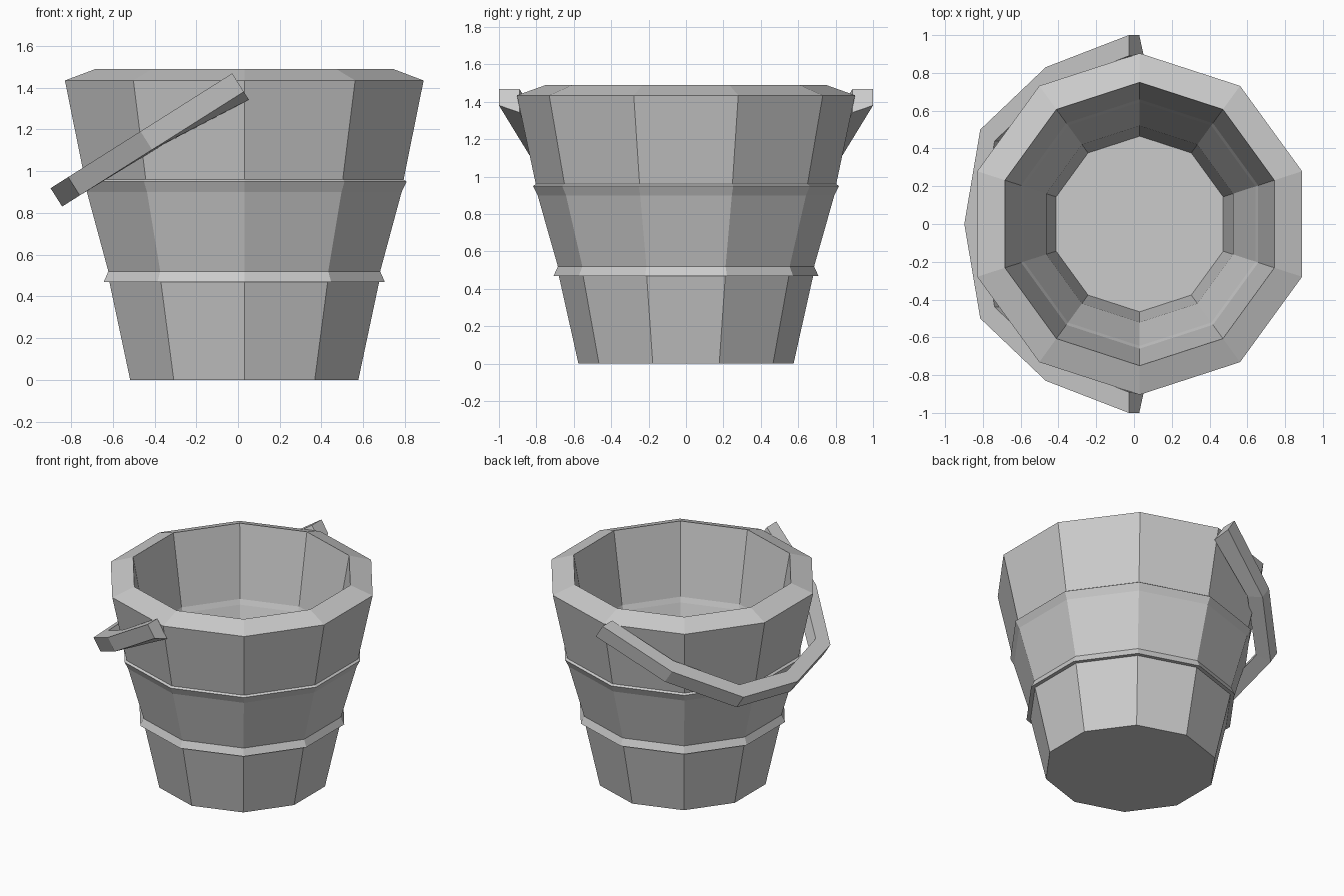
import bpy
from math import cos, sin, pi, radians
from mathutils import Vector

if "Cube" in bpy.data.objects:
    bpy.data.objects.remove(bpy.data.objects["Cube"])


def add_object(name, verts, faces):
    me = bpy.data.meshes.new(name)
    me.from_pydata(verts, [], faces)
    me.update()
    ob = bpy.data.objects.new(name, me)
    bpy.context.collection.objects.link(ob)
    return ob


def lathe(name, profile, sides, cx):
    """Spin (radius, z) points around a vertical axis, capping both ends."""
    verts = [(cx + r * cos(pi / 2 + 2 * pi * i / sides),
              r * sin(pi / 2 + 2 * pi * i / sides), z)
             for r, z in profile for i in range(sides)]
    faces = []
    for k in range(len(profile) - 1):
        for i in range(sides):
            j = (i + 1) % sides
            a, b = k * sides, (k + 1) * sides
            faces.append((a + i, a + j, b + j, b + i))
    faces.append(tuple(reversed(range(sides))))
    last = (len(profile) - 1) * sides
    faces.append(tuple(range(last, last + sides)))
    return add_object(name, verts, faces)


# Bucket: outside with two hoops, sloped rim, inside wall, floor
lathe("bucket", [
    (0.575, 0), (0.68, 0.47), (0.708, 0.47), (0.685, 0.52),
    (0.793, 0.90), (0.818, 0.95), (0.803, 0.96), (0.904, 1.435),
    (0.75, 1.49), (0.66, 0.98), (0.645, 0.945), (0.52, 0.55), (0.465, 0.11),
], 10, 0.03)

# Handle: box section swept round a tilted half ring
tilt = radians(32.3)
along = Vector((-cos(tilt), 0, -sin(tilt)))
normal = Vector((-sin(tilt), 0, cos(tilt)))
origin = Vector((0, 0, 1.425))
# (outer along, outer y, inner along, inner y, inner lower edge)
half = [(0, 1.0, 0, 0.89, -0.097), (0.52, 0.83, 0.46, 0.74, -0.06),
        (0.93, 0.5, 0.84, 0.44, -0.052), (1.03, 0, 0.93, 0, -0.052)]
sections = half + [(a, -y, b, -w, n) for a, y, b, w, n in reversed(half[:-1])]
verts, faces = [], []
for a, y, b, w, low in sections:
    for s, t, n in ((a, y, 0.052), (a, y, -0.052), (b, w, low), (b, w, 0.052)):
        verts.append(origin + along * s + normal * n + Vector((0, t, 0)))
for k in range(len(sections) - 1):
    for i in range(4):
        j = (i + 1) % 4
        faces.append((4 * k + i, 4 * k + 4 + i, 4 * k + 4 + j, 4 * k + j))
e = 4 * (len(sections) - 1)
faces += [(0, 1, 2, 3), (e + 3, e + 2, e + 1, e)]
handle = add_object("handle", verts, faces)

# Make normals face outward
import bmesh
for ob in bpy.context.collection.objects:
    bm = bmesh.new()
    bm.from_mesh(ob.data)
    bmesh.ops.recalc_face_normals(bm, faces=bm.faces)
    bm.to_mesh(ob.data)
    bm.free()
